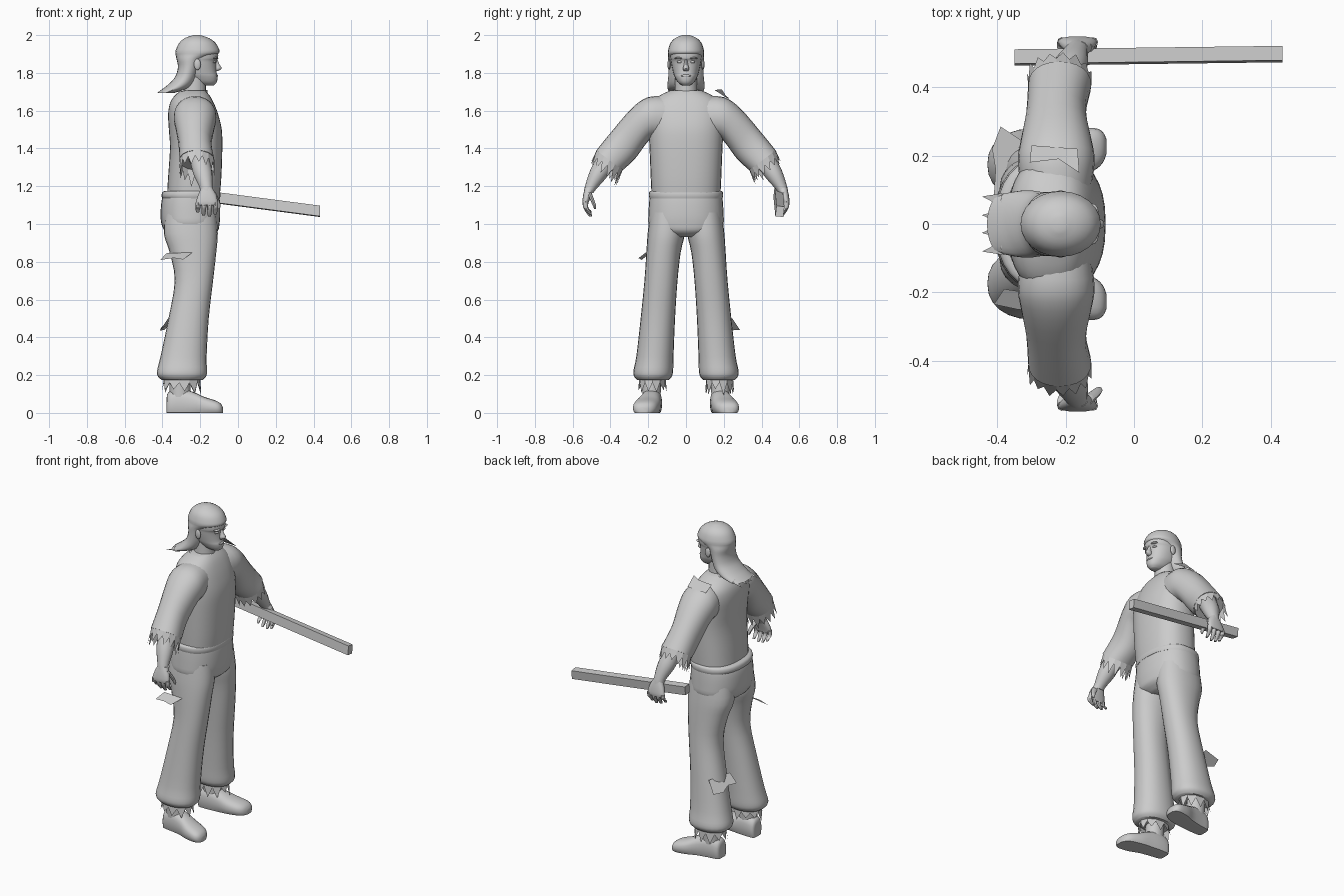
import bpy, bmesh, math, random
from mathutils import Vector

random.seed(4)
grey = bpy.data.materials.new("plain grey")
grey.diffuse_color = (0.6, 0.6, 0.6, 1)


def finish(name, bm, smooth=True):
    bmesh.ops.recalc_face_normals(bm, faces=bm.faces)
    me = bpy.data.meshes.new(name)
    bm.to_mesh(me)
    bm.free()
    me.materials.append(grey)
    ob = bpy.data.objects.new(name, me)
    bpy.context.collection.objects.link(ob)
    bpy.ops.object.select_all(action='DESELECT')
    ob.select_set(True)
    bpy.context.view_layer.objects.active = ob
    if smooth:
        bpy.ops.object.shade_smooth_by_angle(angle=math.radians(45))
    return ob


def spline(rows, steps):
    """Catmull-Rom interpolation between rows of section numbers."""
    out = []
    for i in range(len(rows) - 1):
        a, b, c, d = (rows[max(0, min(len(rows) - 1, i + k))] for k in (-1, 0, 1, 2))
        for s in range(steps):
            t = s / steps
            out.append([0.5 * (2 * q + (r - p) * t + (2 * p - 5 * q + 4 * r - w) * t * t
                               + (3 * q - p - 3 * r + w) * t ** 3) for p, q, r, w in zip(a, b, c, d)])
    return out + [list(rows[-1])]


def ring(row, n, power):
    """Section: x0, x1, then the two (y, z) ends of its width."""
    x0, x1, ya, za, yb, zb = row
    pts = []
    for i in range(n):
        a = 2 * math.pi * i / n
        c, s = math.cos(a), math.sin(a)
        c = math.copysign(abs(c) ** (2 / power), c)
        s = math.copysign(abs(s) ** (2 / power), s)
        pts.append(Vector(((x0 + x1) / 2 + c * (x1 - x0) / 2,
                           (ya + yb) / 2 + s * (yb - ya) / 2, (za + zb) / 2 + s * (zb - za) / 2)))
    return pts


def skin(name, rings):
    bm = bmesh.new()
    vs = [[bm.verts.new(p) for p in r] for r in rings]
    n = len(vs[0])
    for a, b in zip(vs, vs[1:]):
        for i in range(n):
            bm.faces.new((a[i], a[(i + 1) % n], b[(i + 1) % n], b[i]))
    bm.faces.new(vs[0])
    bm.faces.new(vs[-1])
    return finish(name, bm)


def loft(name, rows, side=1, n=24, power=2.0, steps=3):
    rows = [(r[0], r[1], side * r[2], r[3], side * r[4], r[5]) for r in rows]
    return skin(name, [ring(r, n, power) for r in spline(rows, steps)])


def level(name, rows, **kw):
    """Upright loft centred on y = 0 from rows z, x0, x1, half width."""
    return loft(name, [(x0, x1, -w, z, w, z) for z, x0, x1, w in rows], **kw)


def fringe(name, row, drop, teeth, side=1, flare=1.0):
    """Torn strip of triangular rags hanging from a section."""
    row = (row[0], row[1], side * row[2], row[3], side * row[4], row[5])
    pts = ring(row, teeth * 2, 2)
    mid = sum(pts, Vector()) / len(pts)
    d = Vector((drop[0], side * drop[1], drop[2]))
    bm = bmesh.new()
    m = len(pts)
    for i in range(0, m, 2):
        a, b, c = pts[i], pts[i + 1], pts[(i + 2) % m]
        tip = mid + (b - mid) * flare + d * random.uniform(0.65, 1.1)
        bm.faces.new([bm.verts.new(p) for p in (a, a + d * 0.3, tip, c + d * 0.3, c)])
    finish(name, bm, False)


def flap(name, pts):
    bm = bmesh.new()
    bm.faces.new([bm.verts.new(p) for p in pts])
    finish(name, bm, False)


def ball(name, loc, size):
    bm = bmesh.new()
    bmesh.ops.create_uvsphere(bm, u_segments=12, v_segments=8, radius=1)
    for v in bm.verts:
        v.co = Vector(a * b + c for a, b, c in zip(v.co, size, loc))
    finish(name, bm)


# Head, neck and face
level("head", [(1.733, -.19, -.13, .02), (1.75, -.24, -.113, .043), (1.78, -.28, -.108, .06),
               (1.80, -.30, -.113, .067), (1.84, -.31, -.116, .076), (1.865, -.315, -.113, .08),
               (1.88, -.315, -.105, .083), (1.92, -.32, -.108, .086), (1.96, -.30, -.13, .075)], power=2.2)
level("neck", [(1.60, -.31, -.16, .07), (1.69, -.295, -.17, .06), (1.78, -.29, -.17, .057)])
loft("nose", [(-.135, -.108, -.008, 1.87, .008, 1.87), (-.135, -.098, -.011, 1.845, .011, 1.845),
              (-.135, -.086, -.017, 1.823, .017, 1.823), (-.135, -.105, -.012, 1.81, .012, 1.81)], n=10)
ball("lips", (-.114, 0, 1.785), (.009, .026, .007))
for s in (1, -1):
    ball("ear", (-.215, s * .09, 1.845), (.018, .008, .03))
    ball("eye", (-.126, s * .033, 1.858), (.012, .016, .007))
    ball("brow", (-.122, s * .036, 1.878), (.018, .024, .006))

# Swept back hair with pointed locks
level("hair", [(1.693, -.43, -.34, .088), (1.715, -.40, -.27, .097), (1.74, -.368, -.235, .098),
               (1.78, -.332, -.215, .094), (1.83, -.318, -.20, .093), (1.87, -.325, -.175, .094),
               (1.895, -.33, -.118, .095), (1.907, -.332, -.099, .096), (1.925, -.328, -.10, .094),
               (1.96, -.31, -.12, .081), (1.985, -.28, -.155, .056), (2.0, -.235, -.20, .02)])
for y0, y1 in ((-.09, -.05), (-.045, 0), (0, .045), (.05, .09)):
    flap("hair_lock", [(-.385, y0, 1.70), (-.445, (y0 + y1) / 2 * 1.15, 1.682), (-.385, y1, 1.70), (-.39, (y0 + y1) / 2, 1.72)])

# Shirt body and neckline
level("shirt", [(1.165, -.375, -.095, .183), (1.25, -.37, -.088, .187), (1.40, -.36, -.083, .193),
                (1.50, -.366, -.086, .198), (1.58, -.37, -.105, .20), (1.64, -.36, -.128, .185),
                (1.68, -.335, -.15, .14), (1.708, -.30, -.175, .08)], n=32, power=2.4)
cu = bpy.data.curves.new("collar", 'CURVE')
cu.dimensions = '3D'
cu.bevel_depth = .006
sp = cu.splines.new('POLY')
sp.points.add(23)
for i, p in enumerate(sp.points):
    a = i * math.pi / 12
    p.co = (-.235 + .078 * math.cos(a), .085 * math.sin(a), 1.69 - .022 * math.cos(a), 1)
sp.use_cyclic_u = True
cu.materials.append(grey)
bpy.context.collection.objects.link(bpy.data.objects.new("collar", cu))

# Trouser seat
level("trouser_seat", [(.93, -.34, -.15, .08), (.96, -.385, -.108, .17), (1.0, -.405, -.098, .198),
                       (1.05, -.41, -.094, .199), (1.12, -.405, -.096, .195), (1.16, -.392, -.102, .19),
                       (1.172, -.38, -.11, .183)], n=32, power=2.3)
level("waistband", [(1.135, -.40, -.096, .193), (1.15, -.405, -.093, .197), (1.168, -.40, -.095, .195),
                    (1.176, -.385, -.105, .186)], n=32, power=2.3)

for s in (1, -1):
    # Sleeve with torn hem
    cuff = (-.31, -.125, .335, 1.285, .475, 1.39)
    loft("sleeve", [(-.33, -.125, .10, 1.45, .10, 1.675), (-.34, -.115, .175, 1.455, .20, 1.672),
                    (-.33, -.125, .215, 1.42, .285, 1.615), (-.315, -.14, .27, 1.345, .385, 1.50),
                    cuff], s, power=2.2)
    fringe("sleeve_rags", cuff, (0, .035, -.085), 15, s, 1.03)
    # Forearm and palm
    loft("forearm", [(-.27, -.16, .35, 1.33, .435, 1.41), (-.25, -.145, .39, 1.285, .475, 1.345),
                     (-.235, -.135, .43, 1.235, .507, 1.285), (-.205, -.135, .475, 1.185, .532, 1.21),
                     (-.20, -.13, .49, 1.165, .54, 1.175)], s, 16)
    loft("palm", [(-.195, -.135, .487, 1.185, .535, 1.195), (-.212, -.115, .502, 1.15, .544, 1.155),
                  (-.222, -.108, .515, 1.115, .549, 1.118), (-.22, -.113, .52, 1.098, .547, 1.10)], s, 16, 2.4)
    # Curled fingers and thumb
    for i, tip in enumerate((1.06, 1.045, 1.04, 1.05)):
        x = -.212 + i * .031
        h = 1.115
        loft("finger", [(x - .012, x + .014, .518, h, .546, h), (x - .013, x + .013, .517, 1.085, .545, 1.09),
                        (x - .013, x + .010, .503, tip + .012, .53, tip + .022),
                        (x - .008, x + .006, .497, tip, .513, tip)], s, 8)
    loft("thumb", [(-.16, -.12, .50, 1.165, .53, 1.175), (-.133, -.102, .487, 1.13, .512, 1.138),
                   (-.117, -.092, .477, 1.10, .497, 1.105), (-.108, -.096, .476, 1.08, .486, 1.08)], s, 8)

    # Trouser leg with gathered torn hem
    legs = [(1.06, -.385, -.115, .003, .19), (.95, -.393, -.107, .006, .203), (.85, -.362, -.115, .028, .21),
            (.70, -.335, -.132, .045, .22), (.50, -.368, -.155, .058, .24), (.30, -.41, -.166, .066, .263),
            (.225, -.428, -.164, .068, .278), (.195, -.425, -.168, .074, .276), (.175, -.405, -.185, .09, .26)]
    loft("trouser_leg", [(a, b, c, z, d, z) for z, a, b, c, d in legs], s, power=2.2)
    fringe("trouser_rags", (-.395, -.20, .105, .185, .25, .185), (0, 0, -.085), 11, s, 1.08)
    loft("ankle", [(-.365, -.255, .13, .21, .235, .21), (-.36, -.25, .135, .07, .23, .07)], s, 16)

    # Shoe built from sections heel to toe, flat underneath
    rows = [(-.378, .175, .025, .075), (-.368, .176, .046, .11), (-.31, .18, .053, .128), (-.24, .19, .058, .112),
            (-.18, .205, .067, .085), (-.12, .218, .063, .066), (-.092, .224, .046, .05), (-.08, .227, .02, .03)]
    rings = []
    for x, y, w, h in spline(rows, 3):
        r = ring((-.5, .5, -.5, 0, .5, 0), 20, 2.5)
        rings.append([Vector((x, s * (y + p.x * 2 * w), max(0, h * .4 + p.y * 1.2 * h))) for p in r])
    skin("shoe", rings)

# Torn flaps of cloth on the shoulder and trouser legs
flap("shoulder_flap", [(-.30, .23, 1.665), (-.305, .18, 1.70), (-.22, .19, 1.712), (-.16, .15, 1.71), (-.165, .22, 1.665)])
flap("thigh_flap", [(-.38, -.19, .845), (-.41, -.235, .81), (-.34, -.25, .82), (-.29, -.255, .812), (-.24, -.212, .85)])
flap("shin_flap", [(-.37, .09, .50), (-.41, .08, .44), (-.405, .16, .455), (-.415, .22, .435), (-.39, .285, .44), (-.33, .245, .50)])

# Wooden plank held in the left hand
bm = bmesh.new()
ends = []
for x, y, z in ((-.35, .487, 1.17), (.435, .497, 1.067)):
    ends.append([bm.verts.new((x, y + dy, z + dz)) for dy, dz in ((-.024, -.026), (.018, -.03), (.024, .024), (-.018, .03))])
a, b = ends
for i in range(4):
    bm.faces.new((a[i], a[(i + 1) % 4], b[(i + 1) % 4], b[i]))
bm.faces.new(a)
bm.faces.new(b)
finish("plank", bm, False)
